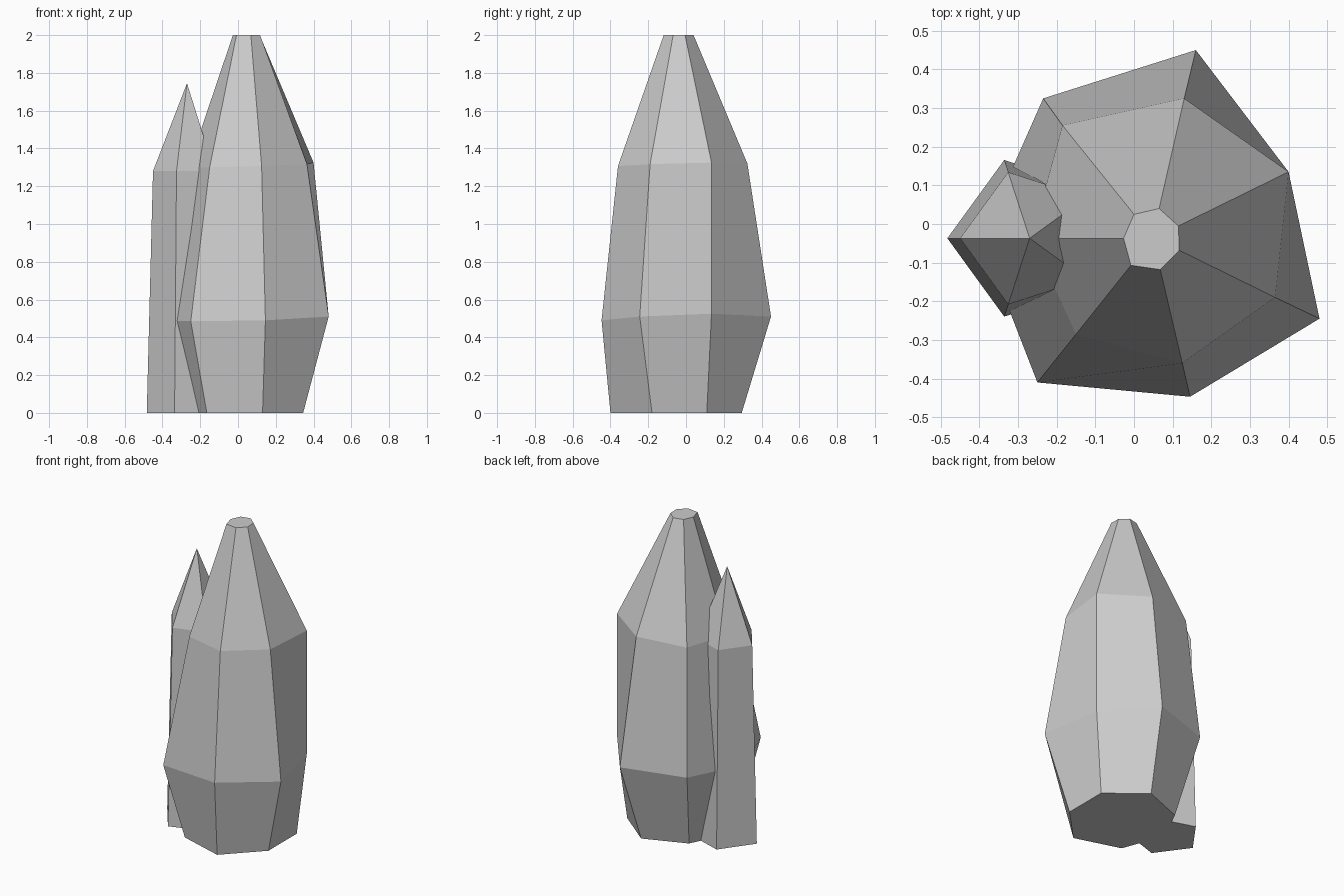
import bpy, bmesh
from math import cos, sin, tau

if "Cube" in bpy.data.objects:
    bpy.data.objects.remove(bpy.data.objects["Cube"])


def loft(name, rings, apex=None):
    """Bridge equal-sized rings into a closed, flat-faced crystal."""
    bm = bmesh.new()
    loops = [[bm.verts.new(p) for p in ring] for ring in rings]
    n = len(loops[0])
    for a, b in zip(loops, loops[1:]):
        for i in range(n):
            j = (i + 1) % n
            bm.faces.new((a[i], a[j], b[j], b[i]))
    bm.faces.new(loops[0][::-1])
    if apex:
        tip = bm.verts.new(apex)
        for i in range(n):
            bm.faces.new((loops[-1][i], loops[-1][(i + 1) % n], tip))
    else:
        bm.faces.new(loops[-1])
    bmesh.ops.recalc_face_normals(bm, faces=bm.faces)
    mesh = bpy.data.meshes.new(name)
    bm.to_mesh(mesh)
    bm.free()
    obj = bpy.data.objects.new(name, mesh)
    bpy.context.collection.objects.link(obj)
    return obj


# Large crystal: four irregular seven-sided rings, counter-clockwise from the left corner
base = [(-.265, -.04, 0), (-.165, -.31, 0), (.13, -.40, 0), (.345, -.18, 0),
        (.345, .11, 0), (.116, .295, 0), (-.155, .19, 0)]
belly = [(-.395, -.037, .49), (-.25, -.41, .485), (.145, -.447, .49), (.48, -.245, .51),
         (.40, .135, .525), (.16, .45, .51), (-.235, .325, .50)]
shoulder = [(-.265, -.037, 1.295), (-.15, -.285, 1.30), (.125, -.36, 1.307), (.365, -.19, 1.317),
            (.40, .135, 1.325), (.13, .325, 1.32), (-.185, .255, 1.305)]
top = [(-.027, -.037, 2), (-.008, -.107, 2), (.068, -.118, 2), (.117, -.068, 2),
       (.115, -.005, 2), (.065, .04, 2), (0, .025, 2)]
loft("large_crystal", [base, belly, shoulder, top])


# Small crystal: a pointed five-sided prism growing from the left side
cx, cy = -.27, -.037


def pentagon(r, z):
    return [(cx - r * cos(tau * i / 5), cy - r * sin(tau * i / 5), z) for i in range(5)]


loft("small_crystal", [pentagon(.213, 0), pentagon(.18, 1.28)], apex=(cx, cy, 1.745))
